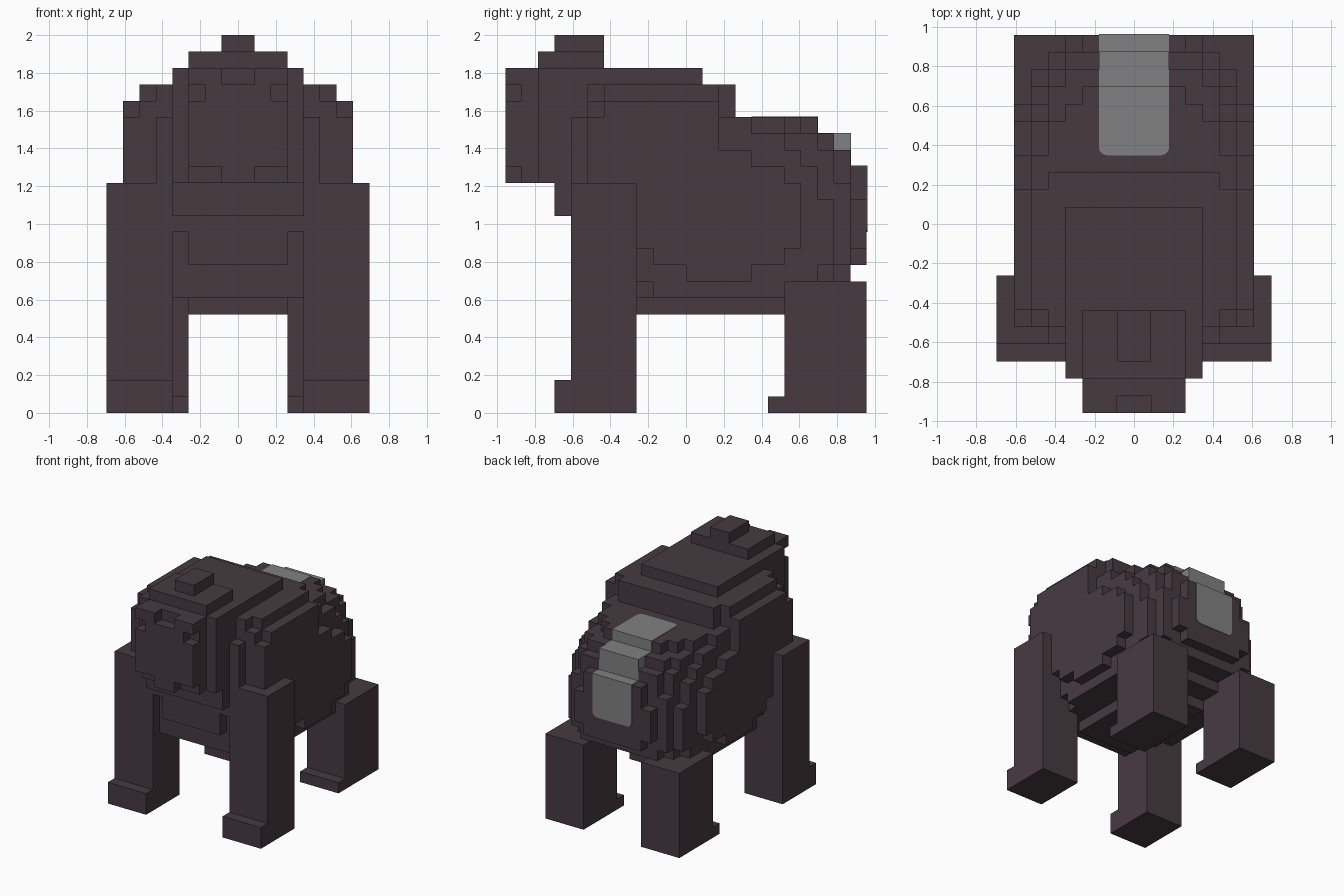
import bpy, bmesh
from mathutils import Vector

default = bpy.data.objects.get("Cube")
if default:
    bpy.data.objects.remove(default, do_unlink=True)

U = 2 / 23      # one block of the grid
THIN = 0.05     # painted plate thickness, in blocks


def material(name, colour):
    mat = bpy.data.materials.new(name)
    mat.use_nodes = True
    mat.diffuse_color = (*colour, 1)
    shader = next(n for n in mat.node_tree.nodes if n.type == 'BSDF_PRINCIPLED')
    shader.inputs["Base Color"].default_value = (*colour, 1)
    return mat


FUR = material("dark_brown_fur", (0.063, 0.043, 0.051))
SILVER = material("silver_fur", (0.22, 0.22, 0.22))


def finish(name, bm, mat):
    bmesh.ops.recalc_face_normals(bm, faces=bm.faces[:])
    bmesh.ops.scale(bm, vec=(U, U, U), verts=bm.verts[:])
    mesh = bpy.data.meshes.new(name)
    bm.to_mesh(mesh)
    bm.free()
    mesh.materials.append(mat)
    obj = bpy.data.objects.new(name, mesh)
    bpy.context.collection.objects.link(obj)
    return obj


def slab(name, x0, x1, *columns, mat=FUR):
    """Stepped side profile, given as (y0, y1, bottom, top) columns, extruded in x."""
    outline = []
    for y0, y1, low, high in columns:
        outline += [(y0, high), (y1, high)]
    for y0, y1, low, high in reversed(columns):
        outline += [(y1, low), (y0, low)]
    points = []
    for p in outline:
        if not points or p != points[-1]:
            points.append(p)
    bm = bmesh.new()
    face = bm.faces.new([bm.verts.new((x0, y, z)) for y, z in points])
    extruded = bmesh.ops.extrude_face_region(bm, geom=[face])["geom"]
    moved = [g for g in extruded if isinstance(g, bmesh.types.BMVert)]
    bmesh.ops.translate(bm, vec=(x1 - x0, 0, 0), verts=moved)
    return finish(name, bm, mat)


def pair(name, x0, x1, *columns):
    slab("left_" + name, x0, x1, *columns)
    slab("right_" + name, -x1, -x0, *columns)


def plate(name, low, high, rounded=None):
    """Thin silver box; rounded picks the corner edges by their midpoint."""
    low, high = Vector(low), Vector(high)
    bm = bmesh.new()
    bmesh.ops.create_cube(bm, size=1)
    for v in bm.verts:
        v.co = Vector([(a + b) / 2 + c * (b - a) for a, b, c in zip(low, high, v.co)])
    if rounded:
        corners = [e for e in bm.edges if rounded((e.verts[0].co + e.verts[1].co) / 2,
                                                  e.verts[0].co - e.verts[1].co)]
        bmesh.ops.bevel(bm, geom=corners, offset=0.5, segments=5, profile=0.5,
                        affect='EDGES')
    finish(name, bm, SILVER)


# Limbs
pair("arm", 4, 8, (-8, -7, 0, 2), (-7, -3, 0, 14))
pair("hind_leg", 3, 7, (5, 6, 0, 1), (6, 11, 0, 8))

# Body, from the narrow outer flanks to the deep core
slab("flank", -7, 7, (-6, -5, 10, 18), (-5, -3, 10, 19), (-3, -2, 10, 19),
     (-2, 0, 9, 19), (0, 2, 8, 19), (2, 4, 8, 16), (4, 6, 9, 15), (6, 7, 10, 14))
slab("outer_ribs", -6, 6, (-6, -5, 9, 19), (-5, -2, 8, 20), (-2, 2, 7, 20),
     (2, 4, 7, 18), (4, 6, 7, 17), (6, 7, 8, 16), (7, 8, 8, 15), (8, 9, 9, 13))
slab("inner_ribs", -5, 5, (-7, -6, 11, 18), (-6, -3, 8, 20), (-3, 3, 7, 20),
     (3, 6, 7, 18), (6, 8, 7, 17), (8, 9, 8, 16), (9, 10, 9, 14))
slab("torso", -4, 4, (-7, -6, 11, 19), (-6, 3, 7, 20),
     (3, 7, 7, 18), (7, 9, 8, 17), (9, 10, 8, 16), (10, 11, 10, 13))
slab("belly_and_rump", -3, 3, (-7, -4, 9, 18), (-4, 6, 6, 20 - 2),
     (6, 8, 7, 18), (8, 9, 8, 17), (9, 10, 8, 16), (10, 11, 9, 15))

# Head and shoulders
slab("shoulder_hump", -4, 4, (-9, -8, 14, 21), (-8, -6, 12, 21), (-6, 1, 14, 21))
slab("head", -3, 3, (-10, -8, 14, 21))
slab("muzzle", -3, 3, (-11, -10, 15, 19))
slab("nose_bridge", -2, 2, (-11, -10, 19, 20))
slab("chin", -1, 1, (-11, -10, 14, 15))
pair("brow", 1, 3, (-11, -10, 20, 21))
slab("head_crest", -3, 3, (-9, -5, 21, 22))
slab("crest_tip", -1, 1, (-8, -5, 22, 23))

# Silver saddle stepping down the lower back
W = 2 + THIN
slab("saddle_block", -2, 2, (9, 10, 16, 17), mat=SILVER)
plate("saddle_top", (-W, 4, 18), (W, 8 + THIN, 18 + THIN),
      lambda mid, way: abs(way.z) > 0.01 and mid.y < 5)
plate("saddle_upper_riser", (-W, 8, 17), (W, 8 + THIN, 18))
plate("saddle_step", (-W, 8, 17), (W, 10 + THIN, 17 + THIN))
plate("saddle_lower_riser", (-W, 10, 15), (W, 10 + THIN, 17))
plate("saddle_ledge", (-W, 10, 15), (W, 11, 15 + THIN))
plate("saddle_back", (-W, 11, 11), (W, 11 + THIN, 15 + THIN),
      lambda mid, way: abs(way.y) > 0.01 and mid.z < 12)
